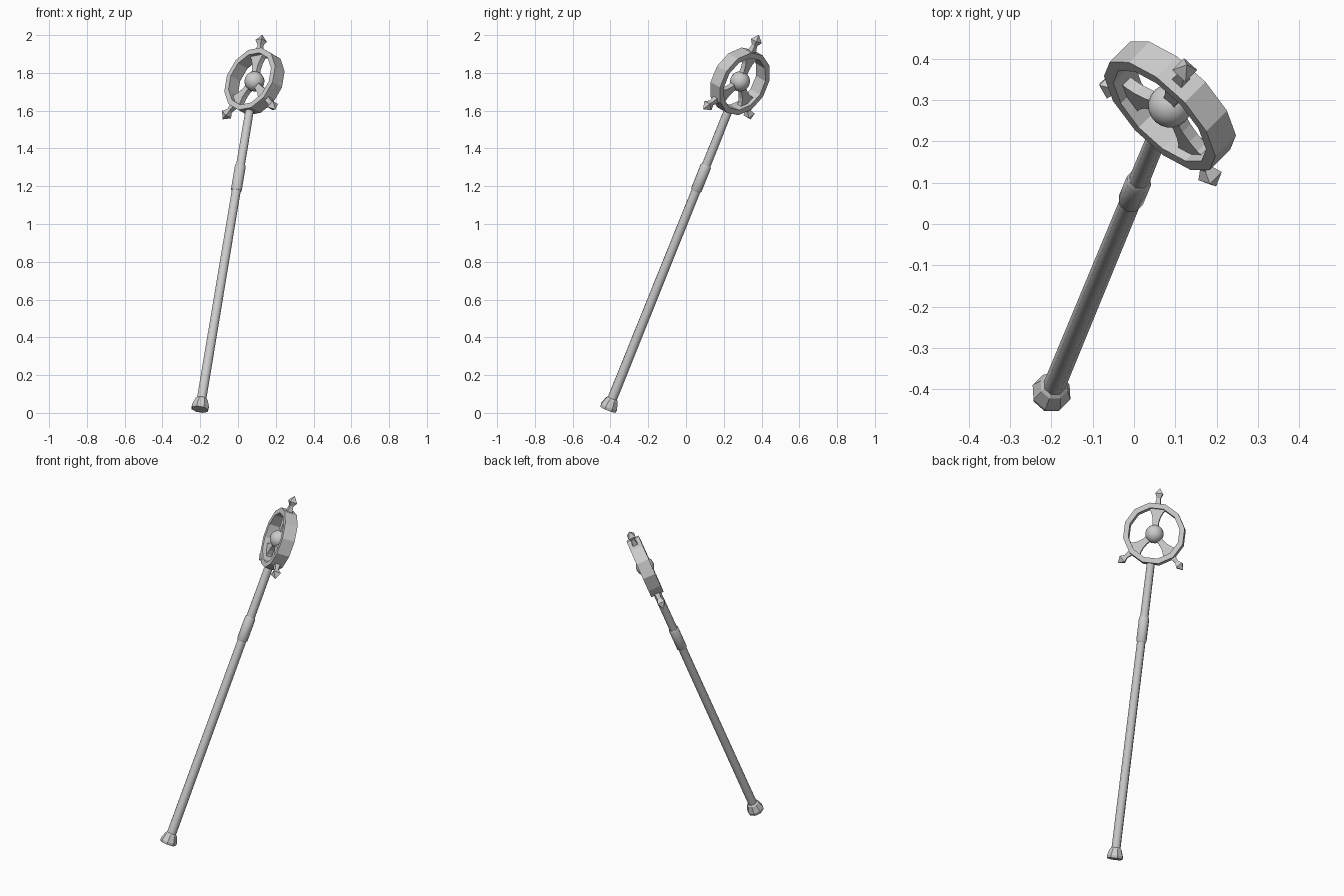
import bpy
import math
from mathutils import Matrix, Vector

if "Cube" in bpy.data.objects:
    bpy.data.objects.remove(bpy.data.objects["Cube"])

# Staff frame: local z runs up the shaft, local y is the ring's axis, origin at orb
up = Vector((0.1525, 0.369, 0.9166)).normalized()
face = Vector((0.656, 0.656, -0.373))
face = (face - up * face.dot(up)).normalized()
side = face.cross(up)
FRAME = Matrix((side, face, up)).transposed().to_4x4()
FRAME.translation = Vector((0.087, 0.286, 1.755))


def spin_y(angle):
    """Turn a part around the ring's axis."""
    return Matrix.Rotation(angle, 4, 'Y')


def make(name, verts, faces, turn=Matrix.Identity(4), smooth=None):
    mesh = bpy.data.meshes.new(name)
    mesh.from_pydata(verts, [], faces)
    mesh.transform(FRAME @ turn)
    mesh.update()
    ob = bpy.data.objects.new(name, mesh)
    bpy.context.collection.objects.link(ob)
    if smooth:
        bpy.ops.object.select_all(action='DESELECT')
        ob.select_set(True)
        bpy.context.view_layer.objects.active = ob
        bpy.ops.object.shade_smooth_by_angle(angle=math.radians(smooth))
    return ob


def lathe(name, profile, sides, offset=0.0, turn=Matrix.Identity(4), smooth=None, loop=False):
    """Revolve (radius, height) points around local z; capped unless looped."""
    n, m = sides, len(profile)
    verts = []
    for r, z in profile:
        for i in range(n):
            a = offset + 2 * math.pi * i / n
            verts.append((r * math.cos(a), r * math.sin(a), z))
    faces = []
    for j in range(m if loop else m - 1):
        k = (j + 1) % m
        for i in range(n):
            i2 = (i + 1) % n
            faces.append((j * n + i, j * n + i2, k * n + i2, k * n + i))
    if not loop:
        faces.append(tuple(reversed(range(n))))
        faces.append(tuple(range((m - 1) * n, m * n)))
    return make(name, verts, faces, turn, smooth)


# Shaft, sleeve and foot
lathe("shaft", [(0.027, -1.86), (0.0255, -0.6), (0.024, -0.155)], 8, math.pi / 8, smooth=50)
lathe("grip_sleeve", [(0.026, -0.632), (0.031, -0.622), (0.031, -0.492), (0.026, -0.482)],
      8, math.pi / 8, smooth=50)
lathe("foot", [(0.046, -1.894), (0.049, -1.878), (0.035, -1.838), (0.027, -1.83)],
      8, math.pi / 8)

# Twelve-sided ring, its axis laid along local y
lathe("ring", [(0.149, -0.038), (0.179, -0.038), (0.179, 0.038), (0.149, 0.038)],
      12, math.pi / 12, Matrix.Rotation(math.pi / 2, 4, 'X'), loop=True)

# Central orb
R = 0.053
lathe("orb", [(max(R * math.sin(math.pi * j / 12), 0.0005), -R * math.cos(math.pi * j / 12))
              for j in range(13)], 20, smooth=60)

# Flared spokes and spear points, one on the axis and two splayed below
half = [(0.017, 0.035), (0.018, 0.07), (0.024, 0.1), (0.036, 0.128), (0.056, 0.152)]
outline = half + [(-x, z) for x, z in reversed(half)]
n = len(outline)
h = len(half)
for label, deg in (("top", 0), ("left", 135), ("right", -135)):
    turn = spin_y(math.radians(deg))
    T = 0.015
    verts = [(x, -T, z) for x, z in outline] + [(x, T, z) for x, z in outline]
    faces = [(i, (i + 1) % n, (i + 1) % n + n, i + n)[::-1] for i in range(n)]
    for i in range(h - 1):
        quad = (i, i + 1, n - 2 - i, n - 1 - i)
        faces.append(quad)
        faces.append(tuple(v + n for v in reversed(quad)))
    make("spoke_" + label, verts, faces, turn)
    lathe("spear_point_" + label,
          [(0.023, 0.168), (0.015, 0.208), (0.031, 0.234), (0.0008, 0.268)],
          4, math.pi / 4, turn)
